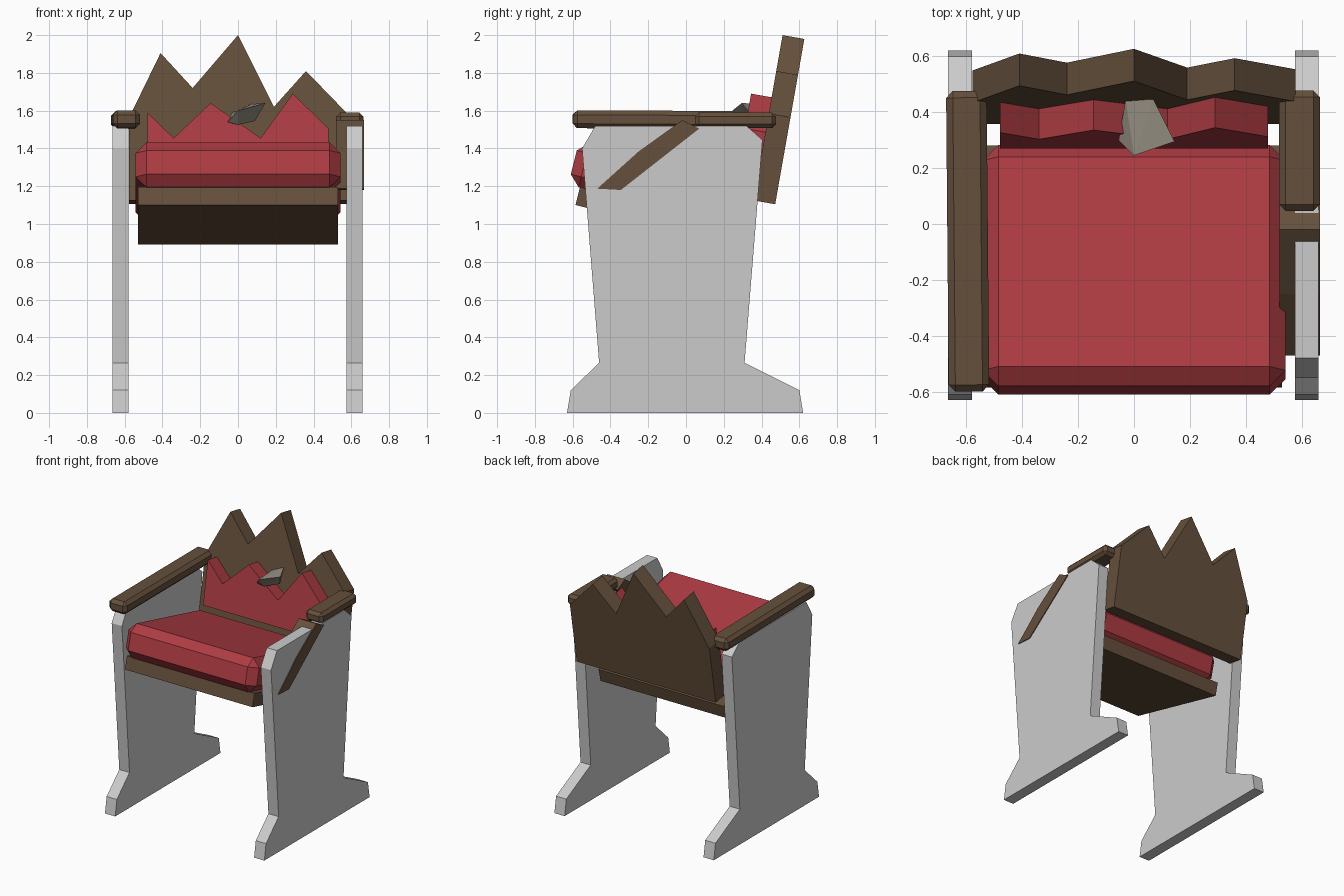
import bpy, bmesh, math
from mathutils import Vector

if "Cube" in bpy.data.objects:
    bpy.data.objects.remove(bpy.data.objects["Cube"])


def material(name, rgb):
    m = bpy.data.materials.new(name)
    m.diffuse_color = (*rgb, 1)
    m.use_nodes = True
    m.node_tree.nodes["Principled BSDF"].inputs["Base Color"].default_value = m.diffuse_color
    return m


WOOD = material("wood", (0.13, 0.08, 0.045))
RED = material("red_fabric", (0.42, 0.045, 0.055))
STONE = material("pale_stone", (0.30, 0.27, 0.22))


def finish(bm, name, mat):
    bmesh.ops.recalc_face_normals(bm, faces=bm.faces)
    me = bpy.data.meshes.new(name)
    bm.to_mesh(me)
    bm.free()
    ob = bpy.data.objects.new(name, me)
    bpy.context.collection.objects.link(ob)
    if mat:
        me.materials.append(mat)
    return ob


def prism(name, points, offset, mat=None):
    """Extrude a 3D outline along an offset vector."""
    bm = bmesh.new()
    face = bm.faces.new([bm.verts.new(p) for p in points])
    ext = bmesh.ops.extrude_face_region(bm, geom=[face])
    verts = [v for v in ext["geom"] if isinstance(v, bmesh.types.BMVert)]
    bmesh.ops.translate(bm, verts=verts, vec=Vector(offset))
    return finish(bm, name, mat)


def box(name, centre, size, mat, bevel=0, rot=(0, 0, 0)):
    bm = bmesh.new()
    bmesh.ops.create_cube(bm, size=1)
    bmesh.ops.scale(bm, verts=bm.verts, vec=size)
    if bevel:
        bmesh.ops.bevel(bm, geom=bm.edges[:], offset=bevel, segments=1,
                        affect='EDGES')
    ob = finish(bm, name, mat)
    ob.location = centre
    ob.rotation_euler = [math.radians(a) for a in rot]
    return ob


# side panels with flared feet
side = [(-0.63, 0), (0.62, 0), (0.60, 0.12), (0.31, 0.265), (0.405, 1.445),
        (0.32, 1.52), (-0.48, 1.52), (-0.55, 1.40), (-0.46, 0.265), (-0.61, 0.12)]
for name, x in (("left_side_panel", -0.665), ("right_side_panel", 0.575)):
    prism(name, [(x, y, z) for y, z in side], (0.085, 0, 0))

# seat board and cushion, sunk toward the back
box("seat_board", (0, -0.152, 1.043), (1.06, 0.868, 0.098), WOOD, 0, (-14, 0, 0))
box("seat_cushion", (0, -0.164, 1.219), (1.085, 0.887, 0.243), RED, 0.057, (-14, 0, 0))


# leaning backrest and its torn cushion
def leaning(name, outline, y0, thick, mat):
    lean = math.radians(10)
    pts = [(x, y0 + (z - 1.125) * math.tan(lean), z) for x, z in outline]
    prism(name, pts, (0, thick * math.cos(lean), -thick * math.sin(lean)), mat)


leaning("backrest", [(-0.578, 1.125), (-0.578, 1.56), (-0.41, 1.905), (-0.24, 1.72),
                     (0, 2.0), (0.19, 1.62), (0.36, 1.81), (0.578, 1.585),
                     (0.578, 1.125)], 0.357, 0.117, WOOD)
leaning("back_cushion", [(-0.48, 1.27), (-0.48, 1.59), (-0.34, 1.455), (-0.145, 1.64),
                         (0.12, 1.455), (0.29, 1.69), (0.48, 1.505), (0.48, 1.27)],
        0.245, 0.113, RED)

# armrests: whole on the left, snapped on the right
box("left_armrest", (-0.595, -0.062, 1.552), (0.145, 1.075, 0.095), WOOD, 0.024, (-0.3, 0, 0.5))
box("right_armrest", (0.592, 0.262, 1.549), (0.145, 0.43, 0.083), WOOD, 0.022)

# fallen piece of the right armrest
prism("broken_armrest", [(0.52, y, z) for y, z in
                         [(-0.02, 1.55), (0.07, 1.505), (-0.345, 1.18),
                          (-0.47, 1.187), (-0.25, 1.385)]], (0.146, 0, 0), WOOD)

# stone shard stuck in the back cushion
bm = bmesh.new()
for p in [(0, 0.245, 1.60), (-0.055, 0.30, 1.54), (0.145, 0.295, 1.64),
          (0, 0.31, 1.525), (0.09, 0.37, 1.545), (-0.03, 0.445, 1.59),
          (0.07, 0.445, 1.635)]:
    bm.verts.new(p)
bmesh.ops.convex_hull(bm, input=bm.verts)
finish(bm, "stone_shard", STONE)
